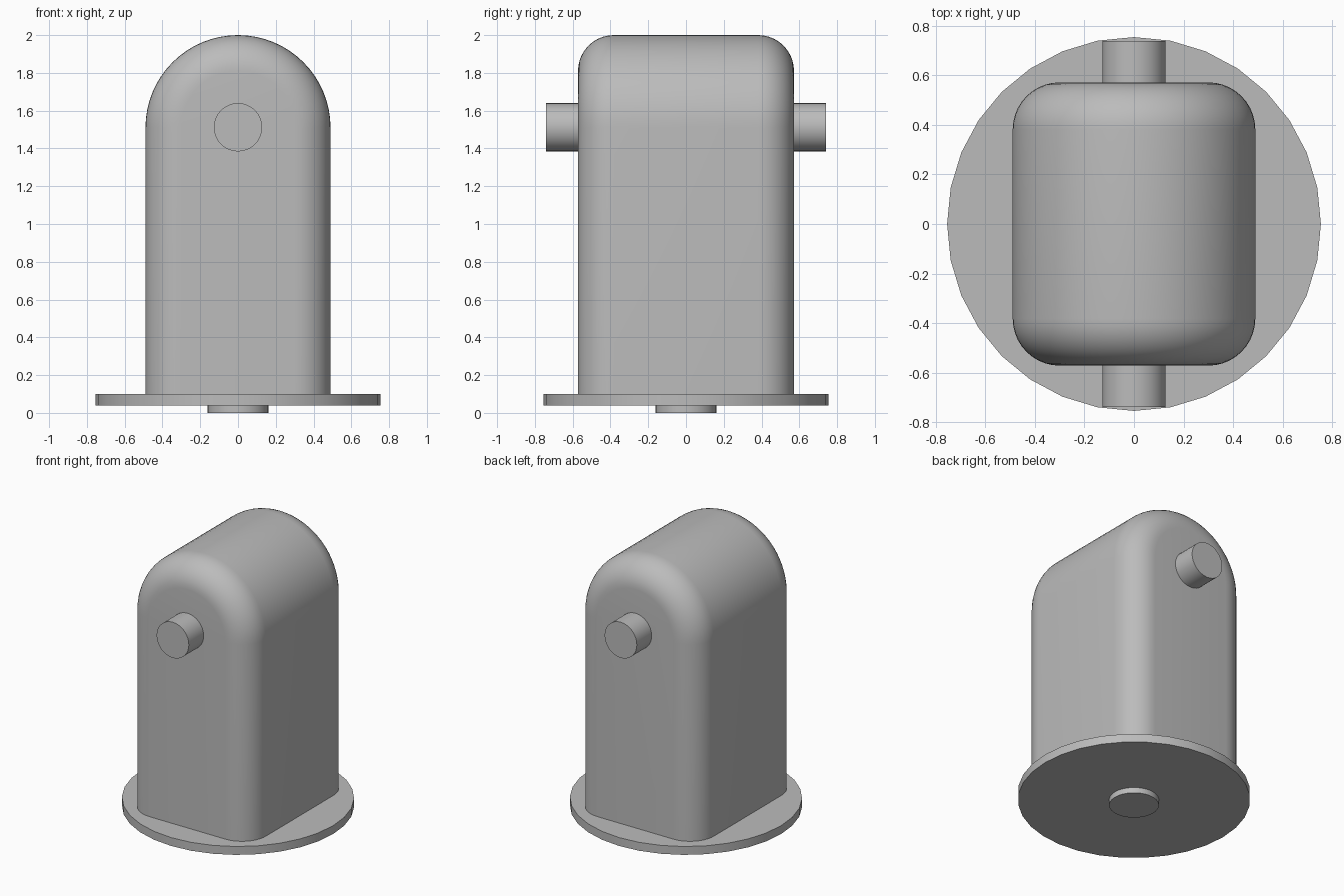
import bpy, bmesh
from math import pi, sin, cos, radians

cube = bpy.data.objects.get("Cube")
if cube:
    bpy.data.objects.remove(cube, do_unlink=True)

grey = bpy.data.materials.new("grey")
grey.use_nodes = True
colour = (0.5, 0.5, 0.5, 1)
grey.diffuse_color = colour
grey.node_tree.nodes["Principled BSDF"].inputs["Base Color"].default_value = colour


def finish(obj, name):
    obj.name = name
    obj.data.materials.append(grey)
    bpy.ops.object.select_all(action='DESELECT')
    obj.select_set(True)
    bpy.context.view_layer.objects.active = obj
    bpy.ops.object.shade_smooth_by_angle(angle=radians(35))


def cylinder(name, radius, depth, location, rotation=(0, 0, 0)):
    bpy.ops.mesh.primitive_cylinder_add(vertices=32, radius=radius, depth=depth,
                                        location=location, rotation=rotation)
    finish(bpy.context.object, name)


# Arched housing: arch outlines lofted front to back, with rounded rims
HALF_WIDTH, HALF_DEPTH, ARCH_Z, BOTTOM, ROUND = 0.49, 0.572, 1.51, 0.08, 0.19
STEPS, ARCH = 10, 32
rims = []
for i in range(STEPS + 1):
    a = pi / 2 * i / STEPS
    rims.append((HALF_WIDTH - ROUND * (1 - sin(a)), HALF_DEPTH - ROUND * (1 - cos(a))))
stations = [(r, -y) for r, y in rims] + [(r, y) for r, y in reversed(rims)]

bm = bmesh.new()
rings = []
for r, y in stations:
    outline = [(r, BOTTOM)]
    outline += [(r * cos(pi * k / ARCH), ARCH_Z + r * sin(pi * k / ARCH)) for k in range(ARCH + 1)]
    outline.append((-r, BOTTOM))
    rings.append([bm.verts.new((x, y, z)) for x, z in outline])
for a, b in zip(rings, rings[1:]):
    for k in range(len(a)):
        n = (k + 1) % len(a)
        bm.faces.new((a[k], a[n], b[n], b[k]))
bm.faces.new(rings[0])
bm.faces.new(rings[-1])
bmesh.ops.recalc_face_normals(bm, faces=bm.faces)
mesh = bpy.data.meshes.new("housing")
bm.to_mesh(mesh)
bm.free()
housing = bpy.data.objects.new("housing", mesh)
bpy.context.collection.objects.link(housing)
finish(housing, "housing")

# Round flange with a small locating boss below
cylinder("base_flange", 0.755, 0.06, (0, 0, 0.07))
cylinder("base_boss", 0.162, 0.05, (0, 0, 0.025))

# Shaft stubs on the front and back
for name, side in (("front_shaft", -1), ("back_shaft", 1)):
    cylinder(name, 0.128, 0.2, (0, side * 0.64, 1.512), (pi / 2, 0, 0))
